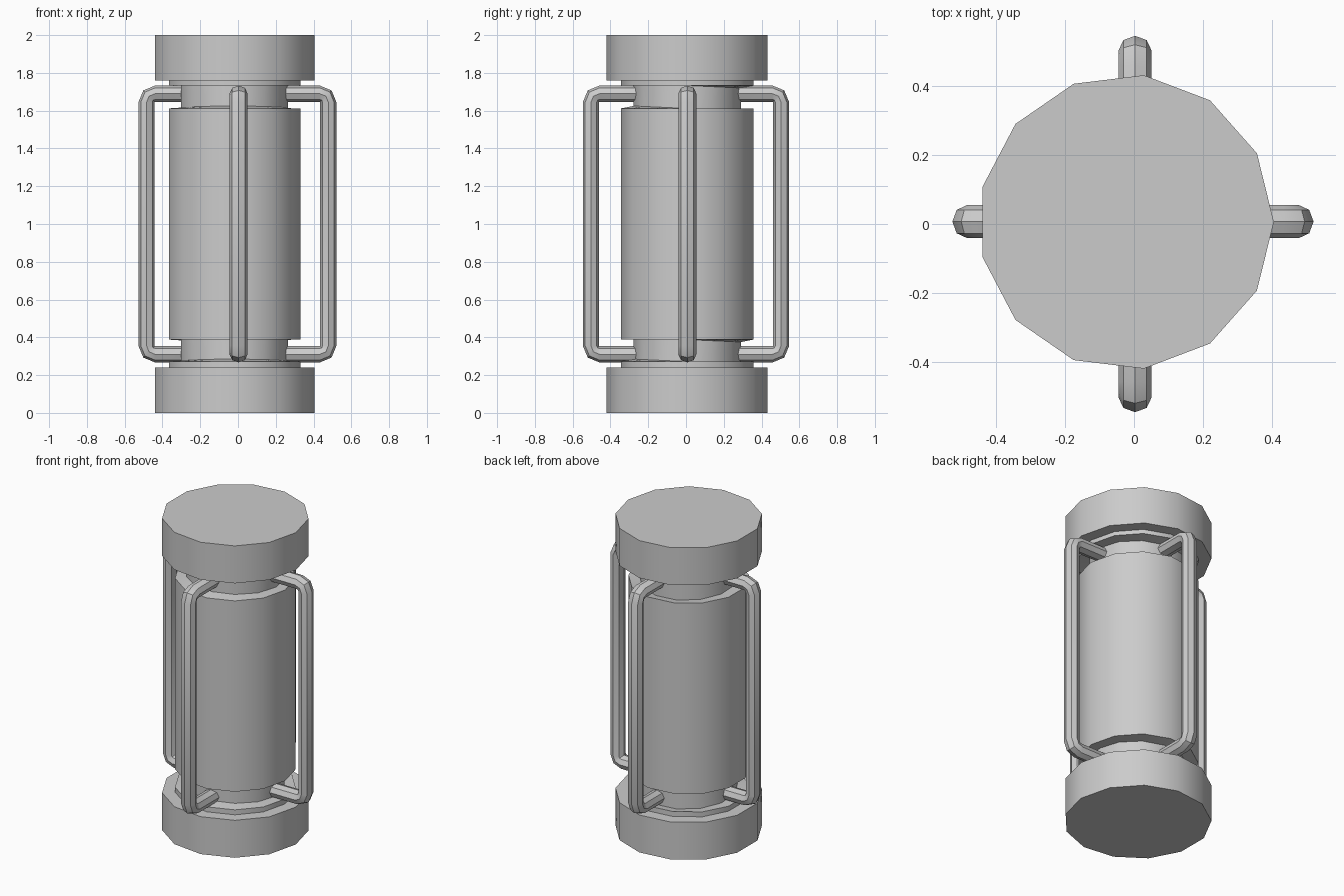
import bpy, bmesh, math
from mathutils import Vector

if "Cube" in bpy.data.objects:
    bpy.data.objects.remove(bpy.data.objects["Cube"])

SIDES = 13
CX, CY = -0.023, 0.006


def make_object(name, bm):
    bmesh.ops.recalc_face_normals(bm, faces=bm.faces[:])
    me = bpy.data.meshes.new(name)
    bm.to_mesh(me)
    bm.free()
    ob = bpy.data.objects.new(name, me)
    bpy.context.collection.objects.link(ob)
    bpy.ops.object.select_all(action='DESELECT')
    ob.select_set(True)
    bpy.context.view_layer.objects.active = ob
    bpy.ops.object.shade_smooth_by_angle(angle=math.radians(30))
    return ob


def skin(name, rings):
    """Join rings of points into a closed tube with capped ends."""
    bm = bmesh.new()
    loops = [[bm.verts.new(p) for p in ring] for ring in rings]
    n = len(loops[0])
    for a, b in zip(loops, loops[1:]):
        for i in range(n):
            j = (i + 1) % n
            bm.faces.new((a[i], a[j], b[j], b[i]))
    bm.faces.new(loops[0][::-1])
    bm.faces.new(loops[-1])
    return make_object(name, bm)


def body_ring(r, z, tilt):
    ring = []
    for i in range(SIDES):
        a = 2 * math.pi * i / SIDES
        y = r * math.sin(a)
        ring.append((CX + r * math.cos(a), CY + y, z - tilt * y))
    return ring


# Canister: end caps, main barrel and two slightly tilted grooves
CAP, BARREL, NECK, TILT = 0.4287, 0.353, 0.287, 0.045
profile = [
    (CAP, 0, 0), (CAP, 0.24, 0), (BARREL, 0.24, 0), (BARREL, 0.272, 0),
    (NECK, 0.272, TILT), (NECK, 0.388, TILT), (BARREL, 0.388, 0),
    (BARREL, 1.612, 0), (NECK, 1.612, TILT), (NECK, 1.733, TILT),
    (BARREL, 1.733, 0), (BARREL, 1.76, 0), (CAP, 1.76, 0), (CAP, 2, 0),
]
skin("canister", [body_ring(*p) for p in profile])


# Handles: octagonal bars bent into a bracket, ends sunk into the grooves
def handle(name, angle, reach, offset, inner=0.22):
    z0, z1, bend = 0.31, 1.69, 0.045
    path = [(inner, z0, 0)]
    for d in (0, 45, 90):
        a = math.radians(d)
        path.append((reach - bend + bend * math.sin(a), z0 + bend - bend * math.cos(a), d))
    for d in (90, 135, 180):
        a = math.radians(d)
        path.append((reach - bend + bend * math.sin(a), z1 - bend - bend * math.cos(a), d))
    path.append((inner, z1, 180))
    out = Vector((math.cos(angle), math.sin(angle), 0))
    side = Vector((-out.y, out.x, 0))
    up = Vector((0, 0, 1))
    rings = []
    for r, z, d in path:
        a = math.radians(d)
        normal = out * math.sin(a) - up * math.cos(a)
        centre = out * r + up * z + Vector(offset)
        rings.append([centre + normal * (0.043 * math.cos(math.pi * k / 4))
                      + side * (0.048 * math.sin(math.pi * k / 4)) for k in range(8)])
    skin(name, rings)


handle("right_handle", 0, 0.478, (0, 0.007, 0))
handle("back_handle", math.pi / 2, 0.503, (0.003, 0, 0))
handle("left_handle", math.pi, 0.484, (0, 0.007, 0))
handle("front_handle", -math.pi / 2, 0.503, (0.003, 0, 0))
